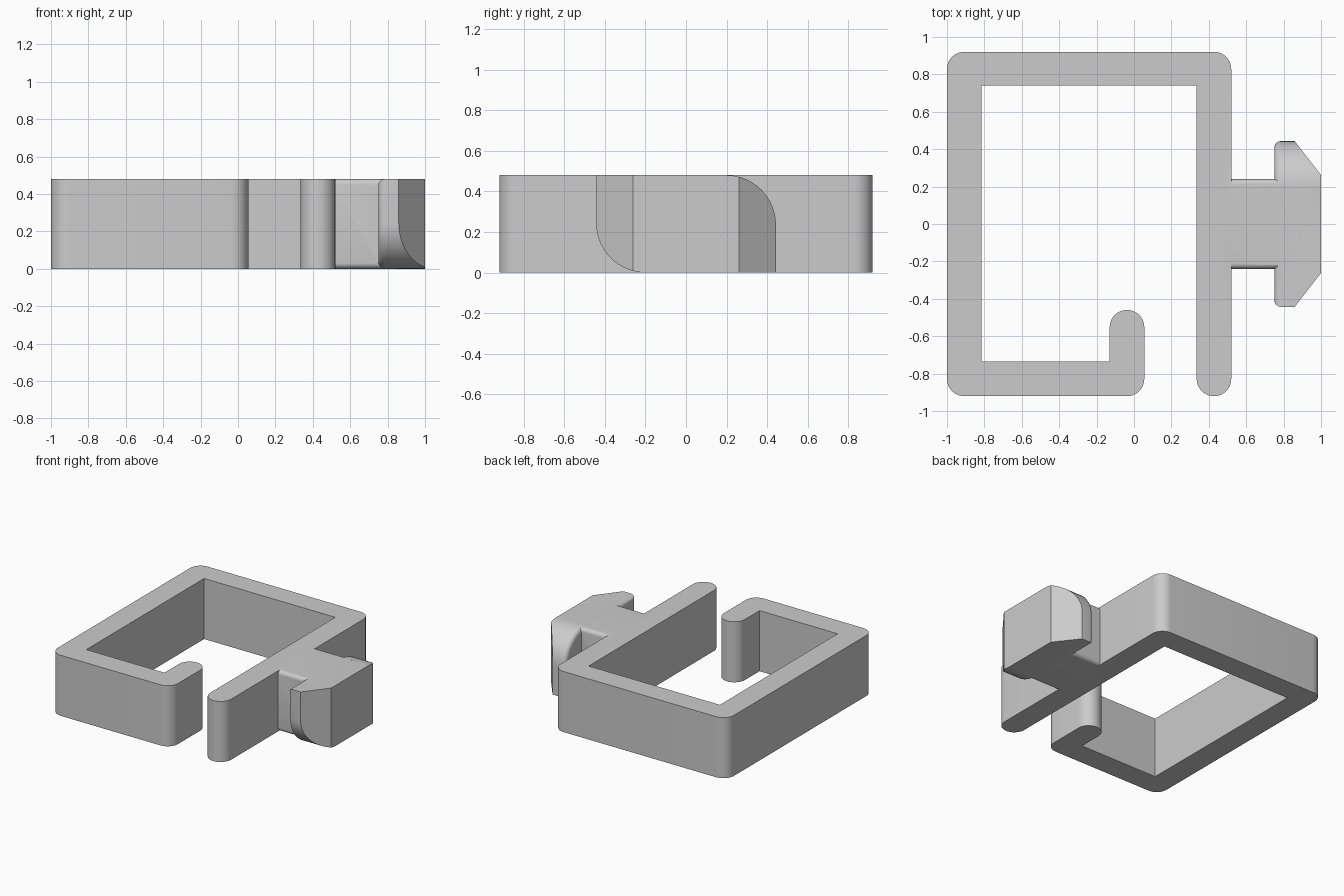
import bpy, bmesh, math
from mathutils import Vector

if "Cube" in bpy.data.objects:
    bpy.data.objects.remove(bpy.data.objects["Cube"])

H = 0.48
grey = bpy.data.materials.new("plain grey")
grey.diffuse_color = (0.6, 0.6, 0.6, 1)
grey.use_nodes = True
grey.node_tree.nodes["Principled BSDF"].inputs["Base Color"].default_value = grey.diffuse_color


def rounded(points, steps=10):
    """Outline from (u, v, radius) corners, each rounded by an arc."""
    out = []
    for i, (u, v, r) in enumerate(points):
        p = Vector((u, v))
        if r == 0:
            out.append(p)
            continue
        a = (Vector(points[i - 1][:2]) - p).normalized()
        b = (Vector(points[(i + 1) % len(points)][:2]) - p).normalized()
        half = a.angle(b) / 2
        centre = p + (a + b).normalized() * r / math.sin(half)
        start = p + a * r / math.tan(half) - centre
        end = p + b * r / math.tan(half) - centre
        sweep = math.pi - 2 * half
        for k in range(steps + 1):
            t = k / steps
            s = (math.sin((1 - t) * sweep) * start + math.sin(t * sweep) * end) / math.sin(sweep)
            out.append(centre + s)
    return out


def prism(name, outline, axis, lo, hi, bevel=0):
    """Extrude an outline along z or x; optionally round the rim of its low end."""
    place = (lambda p, d: (p.x, p.y, d)) if axis == "z" else (lambda p, d: (d, p.x, p.y))
    bm = bmesh.new()
    face = bm.faces.new([bm.verts.new(place(p, lo)) for p in outline])
    ext = bmesh.ops.extrude_face_region(bm, geom=[face])
    move = Vector((0, 0, hi - lo) if axis == "z" else (hi - lo, 0, 0))
    bmesh.ops.translate(bm, vec=move, verts=[g for g in ext["geom"] if isinstance(g, bmesh.types.BMVert)])
    bmesh.ops.remove_doubles(bm, verts=bm.verts, dist=0.0005)
    bmesh.ops.recalc_face_normals(bm, faces=bm.faces)
    if bevel:
        rim = [e for e in bm.edges if all(abs(v.co.x - lo) < 1e-5 for v in e.verts)]
        bmesh.ops.bevel(bm, geom=rim, offset=bevel, segments=5, profile=0.5, affect="EDGES")
    mesh = bpy.data.meshes.new(name)
    bm.to_mesh(mesh)
    bm.free()
    mesh.materials.append(grey)
    obj = bpy.data.objects.new(name, mesh)
    bpy.context.collection.objects.link(obj)
    return obj


def combine(target, other, operation):
    """Apply a boolean and discard the second solid."""
    mod = target.modifiers.new("join", "BOOLEAN")
    mod.operation, mod.object, mod.solver = operation, other, "EXACT"
    bpy.context.view_layer.objects.active = target
    bpy.ops.object.modifier_apply(modifier=mod.name)
    bpy.data.objects.remove(other)


# Open square clip with a hooked lip and a straight arm
R = 0.0915
clip = prism("clip_body", rounded([
    (-1, 0.92, R), (-1, -0.92, R), (0.055, -0.92, R), (0.055, -0.46, R),
    (-0.13, -0.46, R), (-0.13, -0.735, 0), (-0.815, -0.735, 0), (-0.815, 0.74, 0),
    (0.335, 0.74, 0), (0.335, -0.92, R), (0.52, -0.92, R), (0.52, 0.92, R)]), "z", 0, H)

# Neck with softened long edges
neck = prism("neck", rounded([(-0.24, 0, 0.03), (0.24, 0, 0.03),
                              (0.24, H, 0.03), (-0.24, H, 0.03)], 5), "x", 0.45, 0.85)

# Twist-lock head: two opposite corners rounded, outer ends chamfered
head = prism("head", rounded([(-0.443, 0, 0.245), (0.443, 0, 0),
                              (0.443, H, 0.245), (-0.443, H, 0)], 16), "x", 0.75, 1, 0.035)
plan = prism("head_plan", rounded([(0.7, -0.5, 0), (0.815, -0.5, 0), (1, -0.262, 0),
                                   (1, 0.262, 0), (0.815, 0.5, 0), (0.7, 0.5, 0)]), "z", -0.1, H + 0.1)
combine(head, plan, "INTERSECT")
combine(clip, neck, "UNION")
combine(clip, head, "UNION")

bpy.ops.object.select_all(action="DESELECT")
clip.select_set(True)
bpy.context.view_layer.objects.active = clip
bpy.ops.object.shade_smooth_by_angle(angle=math.radians(25))
